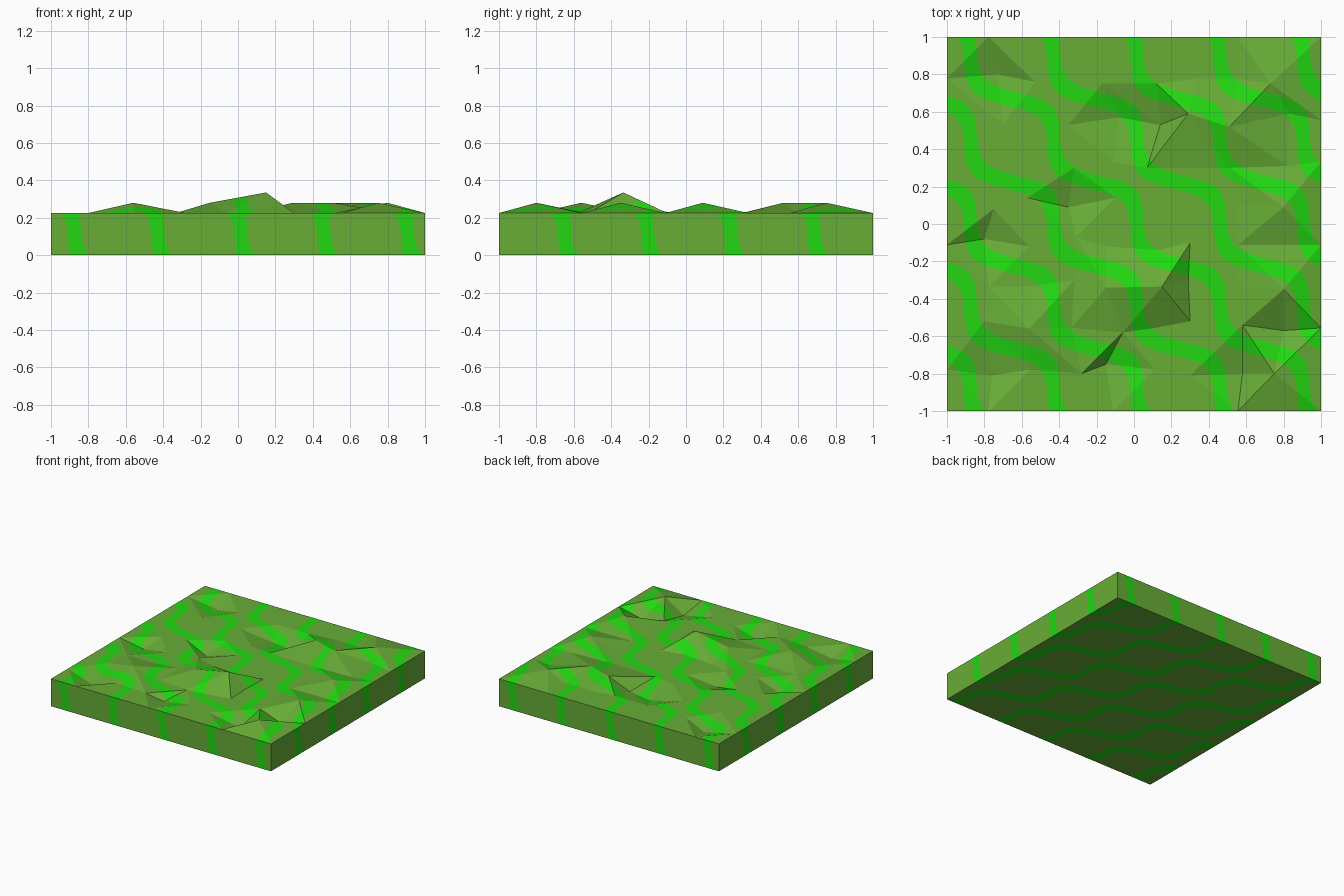
import bpy, bmesh, math

if "Cube" in bpy.data.objects:
    bpy.data.objects.remove(bpy.data.objects["Cube"])

TOP, STEP = 0.225, 0.055      # slab height, size of one bump/pit
N, PERIOD = 9, 0.445          # terrain cells per side, stripe spacing


def material(name, rgb):
    m = bpy.data.materials.new(name)
    m.diffuse_color = (*rgb, 1)
    m.use_nodes = True
    m.node_tree.nodes["Principled BSDF"].inputs["Base Color"].default_value = m.diffuse_color
    return m


MATS = [material("grass green", (0.138, 0.42, 0.038)),
        material("bright stripe green", (0.016, 0.68, 0.006))]


# Wavy diagonal stripe pattern, as flat cells (u = x+y, v = x-y)
def stripe_u(k, v):
    phi = 2 * math.pi * (v - PERIOD * k + 0.235) / (2 * PERIOD)
    return 0.465 + PERIOD * k - 0.105 * math.cos(phi + 0.2 * math.cos(phi) - 0.2)


def xy(u, v):
    return ((u + v) / 2, (u - v) / 2)


HALF, DV = 0.066, 0.0445
CELLS = []
for k in range(-8, 8):
    for n in range(-56, 56):
        v0, v1 = n * DV, (n + 1) * DV
        a, b = stripe_u(k, v0), stripe_u(k, v1)
        c, d = stripe_u(k + 1, v0), stripe_u(k + 1, v1)
        for lo0, hi0, lo1, hi1, mat in ((a - HALF, a + HALF, b - HALF, b + HALF, 1),
                                        (a + HALF, c - HALF, b + HALF, d - HALF, 0)):
            q = [xy(lo0, v0), xy(lo1, v1), xy(hi1, v1), xy(hi0, v0)]
            xs, ys = [p[0] for p in q], [p[1] for p in q]
            CELLS.append((q, mat, min(xs), max(xs), min(ys), max(ys)))


def clip(poly, a, b):
    """Keep the part of a polygon left of the line a-b."""
    side = [(b[0] - a[0]) * (p[1] - a[1]) - (b[1] - a[1]) * (p[0] - a[0]) for p in poly]
    out = []
    for i, p in enumerate(poly):
        j = (i + 1) % len(poly)
        if side[i] >= 0:
            out.append(p)
        if (side[i] > 0 > side[j]) or (side[i] < 0 < side[j]):
            t = side[i] / (side[i] - side[j])
            out.append((p[0] + t * (poly[j][0] - p[0]), p[1] + t * (poly[j][1] - p[1])))
    return out


def area(p):
    return sum(p[i - 1][0] * p[i][1] - p[i][0] * p[i - 1][1] for i in range(len(p))) / 2


def striped(bm, region, place, flip=False):
    """Fill a convex counter-clockwise region with the pattern, placed in 3D."""
    x0, x1 = min(p[0] for p in region), max(p[0] for p in region)
    y0, y1 = min(p[1] for p in region), max(p[1] for p in region)
    for q, mat, cx0, cx1, cy0, cy1 in CELLS:
        if cx1 < x0 or cx0 > x1 or cy1 < y0 or cy0 > y1:
            continue
        poly = q if area(q) > 0 else q[::-1]
        for i in range(len(region)):
            poly = clip(poly, region[i - 1], region[i])
            if len(poly) < 3:
                break
        if len(poly) < 3 or area(poly) < 1e-7:
            continue
        f = bm.faces.new([bm.verts.new(place(*p)) for p in (poly[::-1] if flip else poly)])
        f.material_index = mat


def finish(bm, name):
    bmesh.ops.remove_doubles(bm, verts=bm.verts, dist=1e-5)
    me = bpy.data.meshes.new(name)
    bm.to_mesh(me)
    bm.free()
    for m in MATS:
        me.materials.append(m)
    bpy.context.collection.objects.link(bpy.data.objects.new(name, me))


# Terrain points: (x, y, level), each replacing the nearest regular grid point
POINTS = [(-.73, .80, -1), (-.53, .76, 0), (-.70, .53, 0), (-.17, .75, 0), (.12, .75, 0),
          (-.35, .53, 0), (-.08, .57, -1), (.14, .53, -1), (.29, .59, 1), (.51, .52, 1),
          (.73, .75, 1), (.83, .59, 0), (.07, .30, 0), (.29, .30, 0), (.51, .30, 0),
          (.82, .31, 0), (-.32, .30, 0), (-.57, .14, 0), (-.35, .09, -1), (-.10, .14, 0),
          (-.75, .08, 0), (-.80, -.08, -1), (-.56, -.12, 0), (-.31, -.07, 0), (.80, .09, 1),
          (-.15, -.12, 0), (.12, -.14, 0), (.30, -.10, 0), (.15, -.335, 2), (.29, -.30, 0),
          (.30, -.52, 0), (-.06, -.58, 0), (-.15, -.34, 1), (-.32, -.30, 0), (-.56, -.56, 1),
          (-.80, -.52, 0), (-.28, -.80, 0), (-.15, -.75, -1), (.80, -.35, 1), (.58, -.54, 0),
          (.80, -.57, -1), (.58, -.80, -1), (.75, -.80, 1), (.30, -.81, 0), (-.76, -.81, -1)]
grid = {(i, j): (2 * i / N - 1, 2 * j / N - 1, 0) for i in range(N + 1) for j in range(N + 1)}
for x, y, level in POINTS:
    grid[round((x + 1) * N / 2), round((y + 1) * N / 2)] = (x, y, level)


def slope(tri):
    """Place pattern points on the plane through three terrain points."""
    (ax, ay, al), (bx, by, bl), (cx, cy, cl) = tri
    det = (bx - ax) * (cy - ay) - (cx - ax) * (by - ay)

    def place(x, y):
        s = ((x - ax) * (cy - ay) - (cx - ax) * (y - ay)) / det
        t = ((bx - ax) * (y - ay) - (x - ax) * (by - ay)) / det
        return (x, y, TOP + STEP * (al + s * (bl - al) + t * (cl - al)))
    return place


# Bumpy top: each cell is split along its higher diagonal
bm = bmesh.new()
for i in range(N):
    for j in range(N):
        a, b, c, d = (grid[i, j], grid[i + 1, j], grid[i + 1, j + 1], grid[i, j + 1])
        tris = ((a, b, c), (a, c, d)) if a[2] + c[2] > b[2] + d[2] else ((a, b, d), (b, c, d))
        for tri in tris:
            striped(bm, [p[:2] for p in tri], slope(tri))
finish(bm, "bumpy_grass_top")

# Slab sides: the pattern wraps around the four walls
bm = bmesh.new()
WALLS = [(0, lambda s, z: (s, -1, z)), (-0.225, lambda s, z: (1, s, z)),
         (0, lambda s, z: (-s, 1, z)), (-0.225, lambda s, z: (-1, -s, z))]
for off, wall in WALLS:
    region = [(off - 1, -1), (off + 1, -1), (off + 1, TOP - 1), (off - 1, TOP - 1)]
    striped(bm, region, lambda s, t: wall(s - off, t + 1))
finish(bm, "slab_sides")

# Flat underside
bm = bmesh.new()
striped(bm, [(-1, -1), (1, -1), (1, 1), (-1, 1)], lambda x, y: (x, y, 0), flip=True)
finish(bm, "slab_underside")
